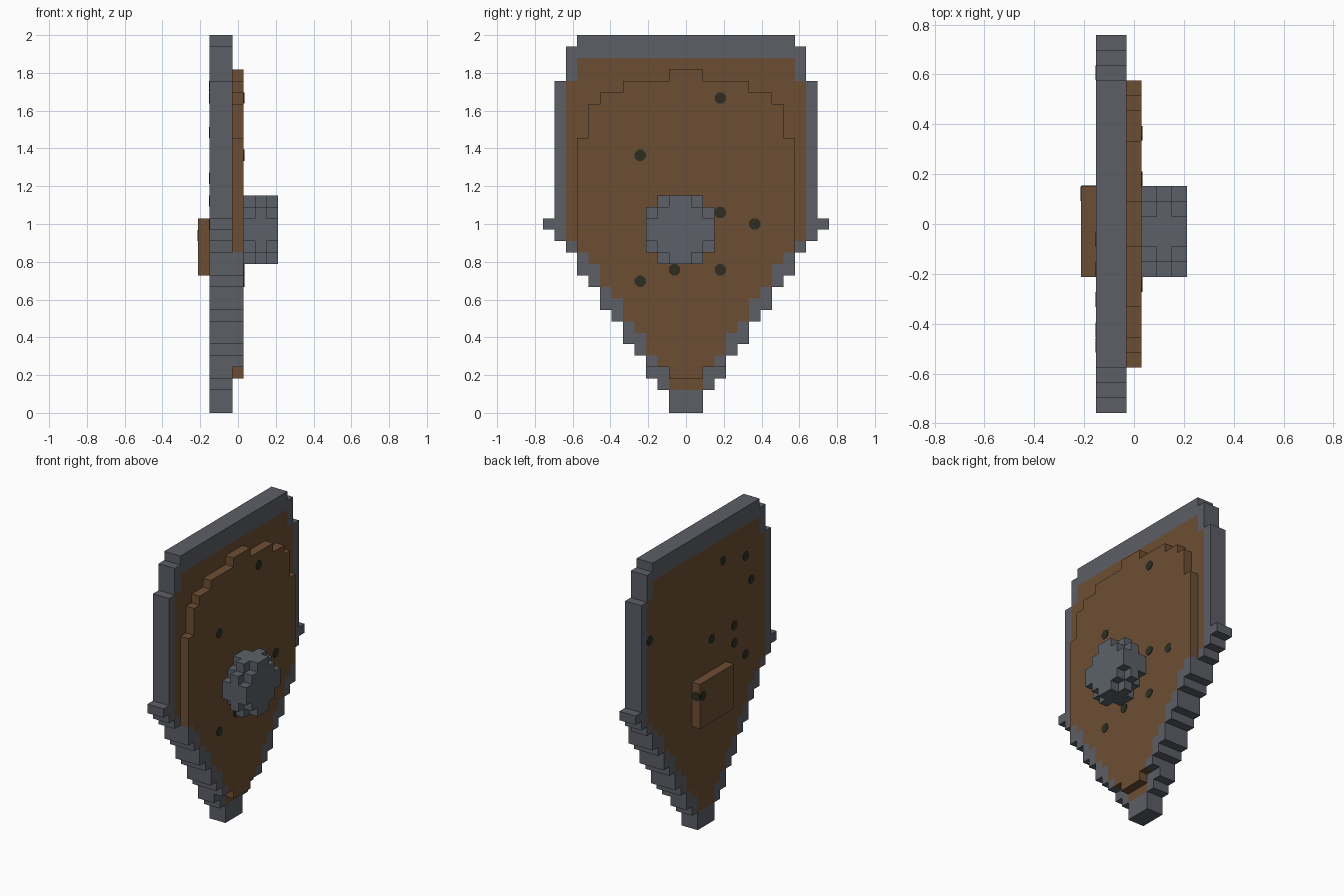
import bpy
import bmesh
from math import radians
from mathutils import Matrix, Vector

if "Cube" in bpy.data.objects:
    bpy.data.objects.remove(bpy.data.objects["Cube"], do_unlink=True)

V = 2 / 33  # size of one block


def material(name, rgb):
    mat = bpy.data.materials.new(name)
    mat.use_nodes = True
    mat.diffuse_color = (*rgb, 1)
    mat.node_tree.nodes["Principled BSDF"].inputs["Base Color"].default_value = (*rgb, 1)
    return mat


wood = material("brown wood", (0.152, 0.076, 0.034))
iron = material("grey iron", (0.107, 0.113, 0.133))
steel = material("blue grey steel", (0.106, 0.121, 0.138))
knot = material("dark knot", (0.027, 0.027, 0.016))


def finish(name, bm, mat):
    mesh = bpy.data.meshes.new(name)
    bm.to_mesh(mesh)
    bm.free()
    mesh.materials.append(mat)
    obj = bpy.data.objects.new(name, mesh)
    bpy.context.collection.objects.link(obj)
    return obj


def corner(x, y, z):
    """Block grid to world: layers run along x, columns along y, rows along z."""
    return Vector(((x - 3.5) * V, (y - 0.5) * V, z * V))


def blocks(name, cells, mat):
    """Skin a set of (layer, column, row) cells and merge the flat faces."""
    bm = bmesh.new()
    for cell in cells:
        for axis in range(3):
            for side in (0, 1):
                near = list(cell)
                near[axis] += 2 * side - 1
                if tuple(near) in cells:
                    continue
                ring = [(0, 0), (1, 0), (1, 1), (0, 1)]
                if not side:
                    ring.reverse()
                verts = []
                for a, b in ring:
                    p = list(cell)
                    p[axis] += side
                    p[(axis + 1) % 3] += a
                    p[(axis + 2) % 3] += b
                    verts.append(bm.verts.new(corner(*p)))
                bm.faces.new(verts)
    bmesh.ops.remove_doubles(bm, verts=bm.verts[:], dist=0.001)
    bmesh.ops.dissolve_limit(bm, angle_limit=radians(1), verts=bm.verts[:], edges=bm.edges[:])
    return finish(name, bm, mat)


def expand(runs, start=0):
    """Turn (half width, row count) runs into a row -> half width table."""
    table = {}
    for half, count in runs:
        for _ in range(count):
            table[start] = half
            start += 1
    return table


def filled(table, layer):
    return {(layer, c, r) for r, h in table.items() for c in range(-h, h + 1)}


# Shield outline, inner wooden area and raised front plate, from the tip upward
outline = expand([(1, 2), (2, 1), (3, 2), (4, 1), (5, 2), (6, 1), (7, 2), (8, 1),
                  (9, 2), (10, 1), (11, 1), (12, 1), (11, 12), (10, 3), (9, 1)])
inner = expand([(1, 2), (2, 1), (3, 2), (4, 1), (5, 2), (6, 1), (7, 2), (8, 1),
                (9, 1), (10, 14), (9, 2)], 2)
raised = expand([(1, 1)], 3)
raised.update({r: outline[r] for r in range(4, 14)})
raised.update(expand([(9, 10), (8, 3), (7, 1), (5, 1), (1, 1)], 14))

body = filled(outline, 1) | filled(outline, 2) | filled(raised, 3)
timber = {c for c in body if c[2] in inner and abs(c[1]) <= inner[c[2]]}
blocks("wooden_board", timber, wood)
blocks("iron_rim", body - timber, iron)

# Rounded boss: full middle layer, smaller layers either side
boss = set()
for layer, reach in ((4, 3), (5, 4), (6, 3)):
    for c in range(-3, 3):
        for r in range(13, 19):
            if abs(c + 0.5) + abs(r - 15.5) <= reach:
                boss.add((layer, c, r))
blocks("front_boss", boss, steel)

# Hand grip on the rear
blocks("rear_grip", {(0, c, r) for c in range(-3, 3) for r in range(12, 17)}, wood)


# Wood knots as thin eight-sided plates
def knots(name, spots, layer, axis):
    bm = bmesh.new()
    for c, r in spots:
        place = corner(layer, c + 0.5, r + 0.5)
        turn = Matrix.Rotation(radians(90), 4, axis)
        spin = Matrix.Rotation(radians(22.5), 4, "Z")
        bmesh.ops.create_cone(bm, cap_ends=True, segments=8, radius1=0.032, radius2=0.032,
                              depth=0.006, matrix=Matrix.Translation(place) @ turn @ spin)
    finish(name, bm, knot)


knots("front_knots", [(3, 27), (-4, 22), (3, 17), (6, 16), (3, 12), (-1, 12), (-4, 11)], 4, "Y")
knots("rear_knots", [(-3, 28), (-7, 27), (-8, 24), (-5, 20), (-1, 20), (-5, 18),
                     (-7, 16), (10, 24)], 1, "Y")
knots("grip_knot_rear", [(2, 15)], 0, "Y")
knots("grip_knot_side", [(2.5, 15)], 0.5, "X")
